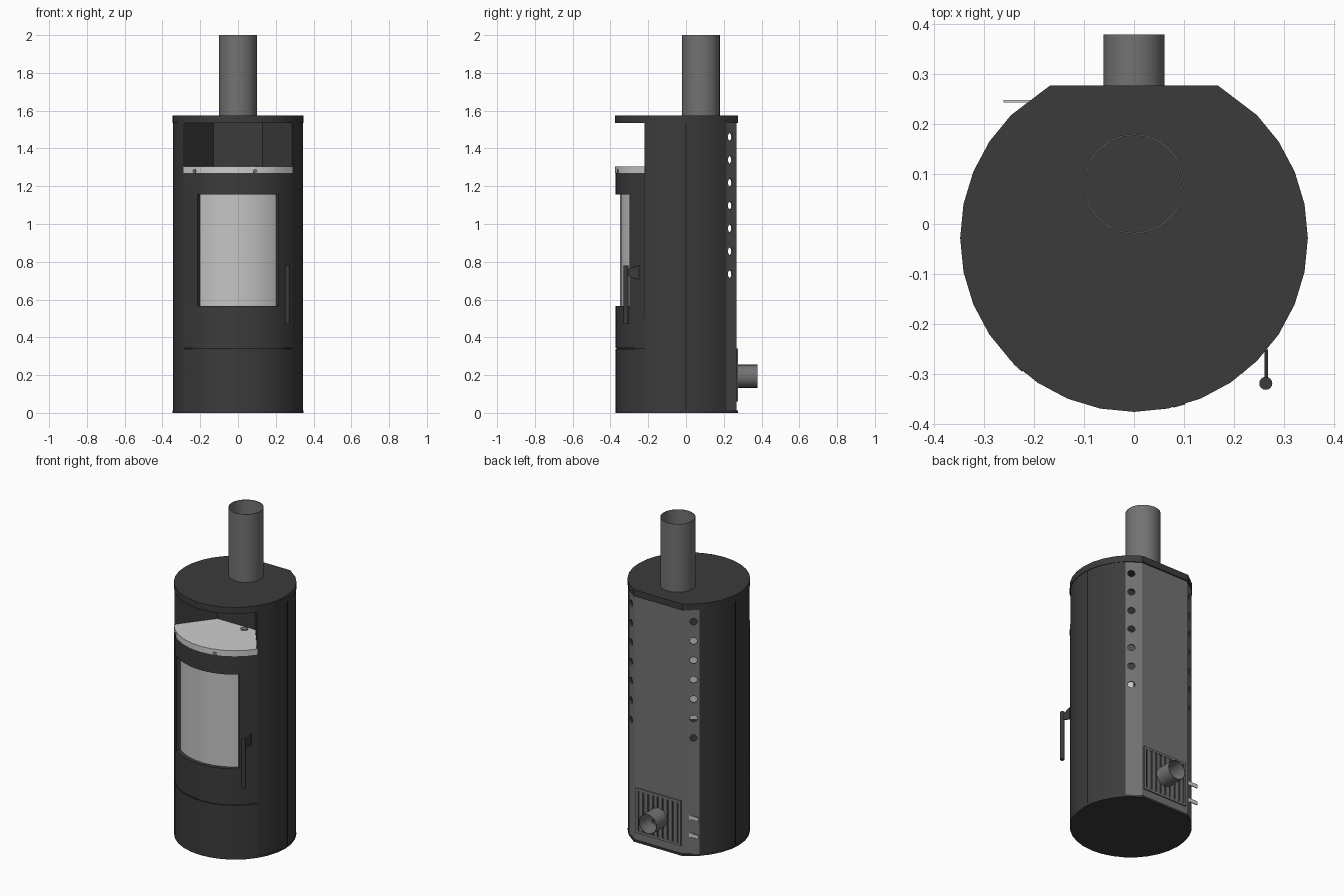
import bpy, bmesh, math
from mathutils import Matrix, Vector

if "Cube" in bpy.data.objects:
    bpy.data.objects.remove(bpy.data.objects["Cube"])

CY = -0.028          # centre of the round body
STEP = 11.25         # facet angle of the body
R = 0.344            # body radius
EDGE = 56.25         # half angle of the door


def material(name, v):
    m = bpy.data.materials.new(name)
    m.diffuse_color = (v, v, v, 1)
    m.use_nodes = True
    m.node_tree.nodes["Principled BSDF"].inputs["Base Color"].default_value = m.diffuse_color
    return m


IRON = material("dark_iron", 0.044)
BLACK = material("black_gap", 0.012)
STEEL = material("grey_steel", 0.17)
STONE = material("pale_stone", 0.62)
GLASS = material("pale_glass", 0.56)


def finish(name, bm, mat, smooth=True):
    bmesh.ops.recalc_face_normals(bm, faces=bm.faces)
    me = bpy.data.meshes.new(name)
    bm.to_mesh(me)
    bm.free()
    me.materials.append(mat)
    ob = bpy.data.objects.new(name, me)
    bpy.context.collection.objects.link(ob)
    if smooth:
        bpy.ops.object.select_all(action='DESELECT')
        ob.select_set(True)
        bpy.context.view_layer.objects.active = ob
        bpy.ops.object.shade_smooth_by_angle(angle=math.radians(25))
    return ob


def prism(name, pts, z0, z1, mat):
    """Extrude a plan outline between two heights."""
    bm = bmesh.new()
    f = bm.faces.new([bm.verts.new((x, y, z0)) for x, y in pts])
    top = bmesh.ops.extrude_face_region(bm, geom=[f])['geom']
    bmesh.ops.translate(bm, vec=(0, 0, z1 - z0),
                        verts=[v for v in top if isinstance(v, bmesh.types.BMVert)])
    return finish(name, bm, mat)


def box(name, x0, x1, y0, y1, z0, z1, mat):
    return prism(name, [(x0, y0), (x1, y0), (x1, y1), (x0, y1)], z0, z1, mat)


def polar(r, a):
    """Plan point at angle a, measured from the front."""
    a = math.radians(a)
    return (r * math.sin(a), CY - r * math.cos(a))


def arc(r, a0, a1):
    inner = [k * STEP for k in range(-16, 17) if a0 + 0.1 < k * STEP < a1 - 0.1]
    return [polar(r, a) for a in [a0] + inner + [a1]]


def curved_panel(name, r1, r0, a0, a1, z0, z1, mat):
    return prism(name, arc(r1, a0, a1) + arc(r0, a0, a1)[::-1], z0, z1, mat)


def cylinder(bm, r, depth, loc, axis, seg):
    rot = Vector(axis).to_track_quat('Z', 'Y').to_matrix().to_4x4()
    bmesh.ops.create_cone(bm, cap_ends=True, segments=seg, radius1=r, radius2=r,
                          depth=depth, matrix=Matrix.Translation(loc) @ rot)


def rod(name, r, depth, loc, axis, mat, seg=16):
    bm = bmesh.new()
    cylinder(bm, r, depth, loc, axis, seg)
    return finish(name, bm, mat)


def tube(name, r, wall, length, loc, axis, mat, seg=24):
    """Open pipe starting at loc."""
    bm = bmesh.new()
    rot = Vector(axis).to_track_quat('Z', 'Y').to_matrix().to_4x4()
    rings = []
    for rr, z in ((r, 0), (r, length), (r - wall, length), (r - wall, 0)):
        rings.append([bm.verts.new((rr * math.cos(t), rr * math.sin(t), z))
                      for t in (2 * math.pi * i / seg for i in range(seg))])
    for k in range(4):
        a, b = rings[k], rings[(k + 1) % 4]
        for i in range(seg):
            j = (i + 1) % seg
            bm.faces.new((a[i], a[j], b[j], b[i]))
    bmesh.ops.transform(bm, matrix=Matrix.Translation(loc) @ rot, verts=bm.verts)
    return finish(name, bm, mat)


# Top and base plates: round with a flat back
def plate_outline(r, back):
    return arc(r, -135, 135) + [(0.168, back), (-0.168, back)]


prism("top_plate", plate_outline(0.347, 0.276), 1.535, 1.575, IRON)
prism("base_plate", plate_outline(0.346, 0.274), 0, 0.012, IRON)

# Side shells with their seams
for s, side in ((1, "right"), (-1, "left")):
    a0, a1 = sorted((s * EDGE, s * 135))
    curved_panel(side + "_shell", R, R - 0.008, a0, a1, 0.012, 1.535, IRON)
    for nm, a, z0, z1 in (("side_seam", 94.7, 0.012, 1.535), ("door_seam", EDGE, 0.5, 1.27)):
        curved_panel(f"{side}_{nm}", R + 0.001, R - 0.004, s * a - 0.4, s * a + 0.4,
                     z0, z1, BLACK)

# Ash drawer, dark gap and door frame around the window
curved_panel("ash_drawer", R + 0.002, R - 0.022, -EDGE, EDGE, 0.012, 0.338, IRON)
curved_panel("drawer_gap", R - 0.004, R - 0.02, -EDGE, EDGE, 0.338, 0.344, BLACK)
WIN = 38.5
curved_panel("door_lower", R + 0.002, R - 0.022, -EDGE, EDGE, 0.344, 0.567, IRON)
curved_panel("door_upper", R + 0.002, R - 0.022, -EDGE, EDGE, 1.155, 1.27, IRON)
curved_panel("door_stile_left", R + 0.002, R - 0.022, -EDGE, -WIN, 0.567, 1.155, IRON)
curved_panel("door_stile_right", R + 0.002, R - 0.022, WIN, EDGE, 0.567, 1.155, IRON)
curved_panel("window_glass", R - 0.022, R - 0.028, -43, 43, 0.55, 1.17, GLASS)

# Warming niche: stone shelf and three walls
NB = -0.016
prism("stone_shelf", arc(0.347, -EDGE, EDGE) + [(0.13, NB), (-0.13, NB)], 1.27, 1.305, STONE)
for s, side in ((1, "right"), (-1, "left")):
    ex, ey = polar(R - 0.001, s * EDGE)
    prism("niche_wall_" + side, [(ex, ey), (s * 0.13, NB), (s * 0.135, NB + 0.008),
                                 (ex, ey + 0.012)], 1.27, 1.535, IRON)
box("niche_back", -0.135, 0.135, NB, NB + 0.008, 1.27, 1.535, IRON)
rod("shelf_knob", 0.022, 0.006, (0.075, -0.045, 1.307), (0, 0, 1), STEEL)
for i, x in enumerate((-0.23, 0.09)):
    y = -math.sqrt(0.345 ** 2 - x * x)
    rod(f"shelf_screw_{i}", 0.012, 0.008, (x, CY + y * 0.995, 1.28), (x, y, 0), STEEL, 12)

# Rear panel and perforated corner panels
BACK = 0.268
box("rear_panel", -0.165, 0.165, BACK - 0.008, BACK, 0.012, 1.535, STEEL)
cut = bmesh.new()
for s in (1, -1):
    for k in range(7):
        cylinder(cut, 0.021, 0.06, (s * 0.215, 0.233, 0.735 + k * 0.121),
                 (s * 0.56, 0.83, 0), 16)
cutter = finish("hole_cutter", cut, BLACK, False)
cutter.hide_render = True
cutter.hide_viewport = True
for s, side in ((1, "right"), (-1, "left")):
    cx, cy = polar(R, 135)
    panel = prism("corner_panel_" + side,
                  [(s * cx, cy), (s * 0.165, BACK), (s * 0.162, BACK - 0.007),
                   (s * (cx - 0.004), cy - 0.006)], 0.012, 1.535, STEEL)
    mod = panel.modifiers.new("holes", 'BOOLEAN')
    mod.operation = 'DIFFERENCE'
    mod.solver = 'EXACT'
    mod.object = cutter

# Rear air grille
box("grille_backing", -0.15, 0.15, BACK, BACK + 0.001, 0.065, 0.335, IRON)
for nm, x0, x1, z0, z1 in (("left", -0.155, -0.14, 0.06, 0.34), ("right", 0.14, 0.155, 0.06, 0.34),
                           ("bottom", -0.14, 0.14, 0.06, 0.075), ("top", -0.14, 0.14, 0.325, 0.34)):
    box("grille_frame_" + nm, x0, x1, BACK, BACK + 0.007, z0, z1, STEEL)
for i in range(8):
    x = -0.119 + i * 0.034
    box(f"grille_slat_{i}", x - 0.010, x + 0.010, BACK, BACK + 0.006, 0.075, 0.325, STEEL)

# Flue pipe and rear air inlet
tube("flue_pipe", 0.1, 0.003, 0.425, (0, 0.08, 1.575), (0, 0, 1), STEEL)
tube("air_inlet", 0.061, 0.003, 0.118, (0, 0.26, 0.194), (0, 1, 0), STEEL)

# Two lever tabs on the rear left corner
for i, z in enumerate((0.13, 0.24)):
    box(f"lever_tab_{i}", -0.26, -0.19, 0.2425, 0.2475, z - 0.012, z + 0.012, STONE)

# Door handle: upright grip on a tapered bracket
rod("handle_grip", 0.013, 0.31, (0.263, -0.318, 0.625), (0, 0, 1), IRON)
bm = bmesh.new()
prof = [(-0.312, 0.725), (-0.25, 0.705), (-0.25, 0.78), (-0.312, 0.76)]
lo, hi = [[bm.verts.new((x, y, z)) for y, z in prof] for x in (0.26, 0.267)]
bm.faces.new(lo)
bm.faces.new(hi)
for i in range(4):
    j = (i + 1) % 4
    bm.faces.new((lo[i], lo[j], hi[j], hi[i]))
finish("handle_bracket", bm, IRON, False)
